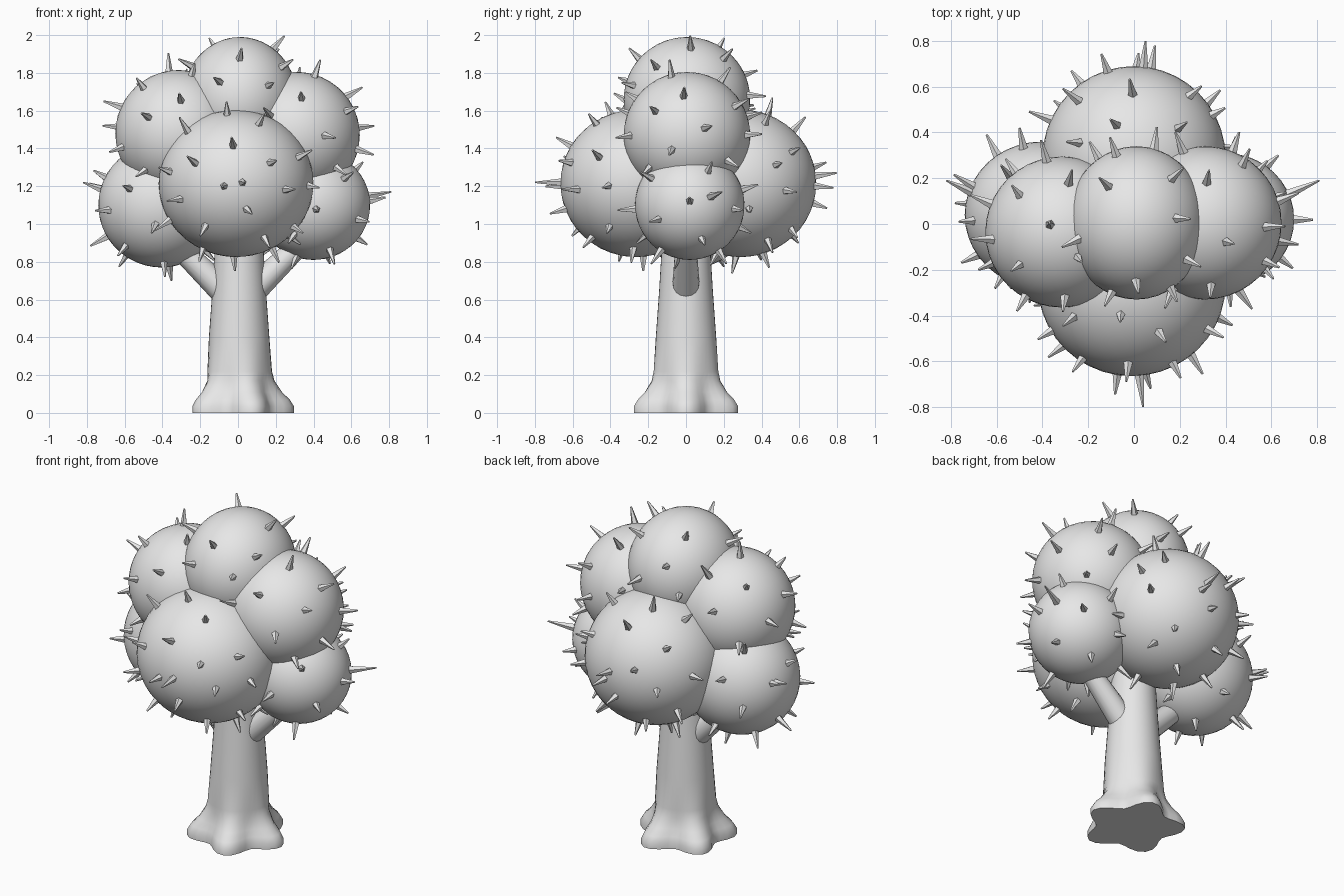
import bpy, bmesh, math, random
from mathutils import Vector, Matrix

if "Cube" in bpy.data.objects:
    bpy.data.objects.remove(bpy.data.objects["Cube"])

random.seed(4)
grey = bpy.data.materials.new("light grey")
grey.diffuse_color = (0.8, 0.8, 0.8, 1)
grey.use_nodes = True
grey.node_tree.nodes["Principled BSDF"].inputs["Base Color"].default_value = grey.diffuse_color


def finish(name, bm, smooth=True):
    bmesh.ops.recalc_face_normals(bm, faces=bm.faces[:])
    me = bpy.data.meshes.new(name)
    bm.to_mesh(me)
    bm.free()
    for p in me.polygons:
        p.use_smooth = smooth
    me.materials.append(grey)
    ob = bpy.data.objects.new(name, me)
    bpy.context.collection.objects.link(ob)
    if smooth:
        bpy.ops.object.select_all(action='DESELECT')
        ob.select_set(True)
        bpy.context.view_layer.objects.active = ob
        bpy.ops.object.shade_smooth_by_angle(angle=math.radians(50))
    return ob


def cone(bm, a, b, r1, r2, sides):
    a, b = Vector(a), Vector(b)
    d = b - a
    m = Matrix.Translation((a + b) / 2) @ d.to_track_quat('Z', 'Y').to_matrix().to_4x4()
    bmesh.ops.create_cone(bm, cap_ends=True, segments=sides, radius1=r1, radius2=r2,
                          depth=d.length, matrix=m)


# trunk with five root lobes: (height, radius, lobe size)
profile = [(0, .248, .042), (.035, .248, .042), (.07, .232, .036), (.11, .203, .024),
           (.17, .177, .010), (.22, .171, .003), (.4, .16, 0), (.65, .142, 0),
           (.85, .13, 0), (1.2, .11, 0)]
N = 40
bm = bmesh.new()
rings = []
for z, r, lobe in profile:
    ring = []
    for i in range(N):
        t = 2 * math.pi * i / N
        q = r + lobe * math.cos(5 * t)
        ring.append(bm.verts.new((q * math.cos(t) + .006, q * math.sin(t), z)))
    rings.append(ring)
for lo, hi in zip(rings, rings[1:]):
    for i in range(N):
        j = (i + 1) % N
        bm.faces.new((lo[i], lo[j], hi[j], hi[i]))
bm.faces.new(rings[0][::-1])
bm.faces.new(rings[-1])
finish("trunk", bm)

# side branches
for name, s in (("right_branch", 1), ("left_branch", -1)):
    bm = bmesh.new()
    cone(bm, (s * .06, 0, .63), (s * .42, 0, .98), .075, .05, 16)
    finish(name, bm)

# foliage balls: centre, radii
balls = {
    "top_foliage": ((.01, .005, 1.66), (.305, .335, .33)),
    "front_foliage": ((-.01, -.265, 1.215), (.41, .40, .39)),
    "back_foliage": ((.0, .29, 1.215), (.40, .40, .39)),
    "upper_right_foliage": ((.31, .005, 1.47), (.335, .335, .335)),
    "upper_left_foliage": ((-.315, -.035, 1.48), (.335, .33, .335)),
    "lower_right_foliage": ((.40, .02, 1.10), (.30, .29, .29)),
    "lower_left_foliage": ((-.405, .04, 1.10), (.335, .32, .33)),
}
for name, (c, r) in balls.items():
    bm = bmesh.new()
    bmesh.ops.create_icosphere(bm, subdivisions=4, radius=1,
                               matrix=Matrix.Translation(c) @ Matrix.Diagonal((*r, 1)))
    finish(name, bm)


def buried(p, own):
    return any(n != own and sum(((p[k] - c[k]) / r[k]) ** 2 for k in range(3)) < 1.04
               for n, (c, r) in balls.items())


# thorns spread evenly over the exposed foliage
for name, (c, r) in balls.items():
    bm = bmesh.new()
    count = int(270 * r[1] ** 2)
    turn = random.uniform(0, 6.28)
    for i in range(count):
        z = 1 - 2 * (i + .5) / count
        a = turn + i * math.pi * (3 - math.sqrt(5))
        q = math.sqrt(1 - z * z)
        d = Vector((q * math.cos(a), q * math.sin(a), z))
        d = (d + Vector([random.uniform(-.1, .1) for k in range(3)])).normalized()
        p = Vector([c[k] + d[k] * r[k] for k in range(3)])
        tilt = (d + Vector([random.uniform(-.15, .15) for k in range(3)])).normalized()
        length = random.uniform(.065, .105)
        tip = p + tilt * length
        if tip.z > 2.0 or math.hypot(p.x, p.y) < .15 and p.z < 1 or buried(p, name):
            continue
        cone(bm, p - tilt * .02, tip, .024, .005, 5)
    finish(name.replace("foliage", "thorns"), bm, False)

# the longest thorns, at the outer limits of the crown
bm = bmesh.new()
for a, b in (((.02, -.63, 1.22), (.04, -.80, 1.22)), ((.04, .66, 1.25), (.05, .80, 1.27)),
             ((-.69, .13, 1.17), (-.82, .19, 1.22)), ((.65, .12, 1.14), (.81, .19, 1.17))):
    cone(bm, a, b, .025, .004, 5)
finish("long_thorns", bm, False)
